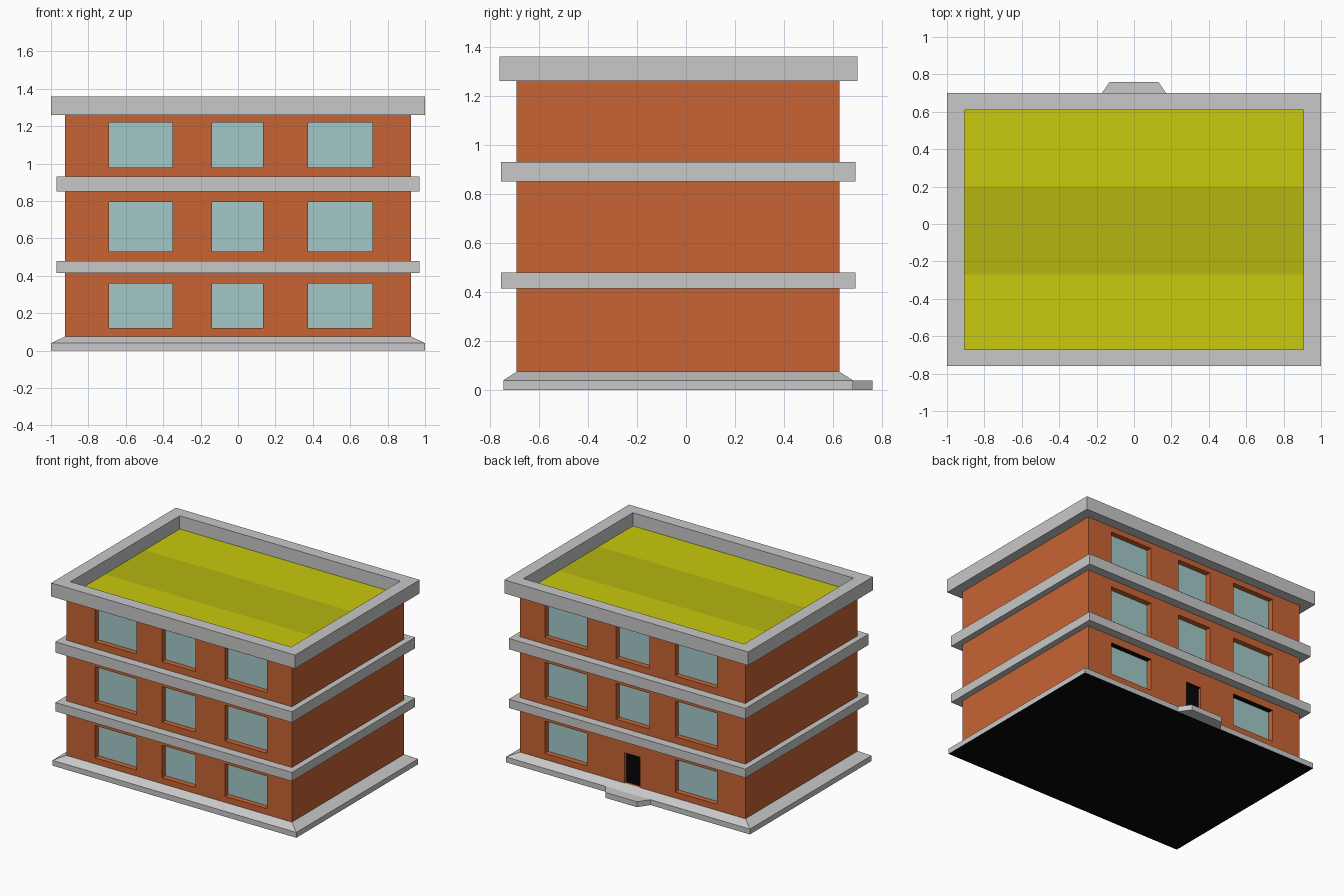
import bpy, bmesh
from mathutils import Vector

if "Cube" in bpy.data.objects:
    bpy.data.objects.remove(bpy.data.objects["Cube"])


def mat(name, rgb):
    m = bpy.data.materials.new(name)
    m.diffuse_color = (*rgb, 1)
    m.use_nodes = True
    m.node_tree.nodes["Principled BSDF"].inputs["Base Color"].default_value = m.diffuse_color
    return m


ORANGE = mat("orange_brick", (0.578, 0.127, 0.033))
GRAY = mat("pale_concrete", (0.578, 0.578, 0.578))
GLASS = mat("window_glass", (0.37, 0.584, 0.578))
YELLOW = mat("roof_yellow", (0.584, 0.584, 0.004))
DARK_YELLOW = mat("roof_dark_yellow", (0.462, 0.462, 0.005))
BLACK = mat("black", (0.002, 0.002, 0.002))


class Part:
    """Collects faces, each wound to look along a given direction."""

    def __init__(self, name, *mats):
        self.name, self.mats, self.bm = name, mats, bmesh.new()

    def face(self, pts, look, m=0):
        f = self.bm.faces.new([self.bm.verts.new(p) for p in pts])
        f.normal_update()
        if f.normal.dot(Vector(look)) < 0:
            f.normal_flip()
        f.material_index = m

    def done(self):
        bmesh.ops.remove_doubles(self.bm, verts=self.bm.verts, dist=1e-5)
        me = bpy.data.meshes.new(self.name)
        self.bm.to_mesh(me)
        self.bm.free()
        for m in self.mats:
            me.materials.append(m)
        bpy.context.collection.objects.link(bpy.data.objects.new(self.name, me))


def rect(hx, y0, y1, z):
    return [(-hx, y0, z), (hx, y0, z), (hx, y1, z), (-hx, y1, z)]


SIDES = [(0, -1, 0), (1, 0, 0), (0, 1, 0), (-1, 0, 0)]


def strip(part, a, b, look):
    """Join two four-point loops with quads; look is +1 outward, -1 inward, or a direction."""
    for i in range(4):
        j = (i + 1) % 4
        d = look if isinstance(look, tuple) else Vector(SIDES[i]) * look
        part.face([a[i], a[j], b[j], b[i]], d)


def ring(name, outer, inner, z0, z1, inside=False):
    p = Part(name, GRAY)
    o0, o1, i0, i1 = rect(*outer, z0), rect(*outer, z1), rect(*inner, z0), rect(*inner, z1)
    strip(p, o0, o1, 1)
    strip(p, o1, i1, (0, 0, 1))
    strip(p, o0, i0, (0, 0, -1))
    if inside:
        strip(p, i0, i1, -1)
    p.done()


HX, Y0, Y1, Z0, Z1 = 0.925, -0.69, 0.625, 0.075, 1.26
BODY = (HX, Y0, Y1)
BAYS = [(-0.69, -0.35), (-0.14, 0.135), (0.375, 0.72)]
FLOORS = [(0.12, 0.36), (0.53, 0.795), (0.98, 1.22)]
WINDOWS = [(*b, *f) for f in FLOORS for b in BAYS]
DOOR = (-0.06, 0.065, Z0, 0.30)


def wall(name, y, s, openings):
    """Wall facing s*y, with recessed panels in its openings."""
    p = Part(name, ORANGE, GLASS, BLACK)
    xs = sorted({-HX, HX} | {v for o in openings for v in o[:2]})
    zs = sorted({Z0, Z1} | {v for o in openings for v in o[2:]})
    for x0, x1 in zip(xs, xs[1:]):
        for z0, z1 in zip(zs, zs[1:]):
            cx, cz = (x0 + x1) / 2, (z0 + z1) / 2
            if not any(o[0] < cx < o[1] and o[2] < cz < o[3] for o in openings):
                p.face([(x0, y, z0), (x1, y, z0), (x1, y, z1), (x0, y, z1)], (0, s, 0))
    for o in openings:
        a, b, c, d = o
        yi = y - s * (0.02 if o == DOOR else 0.04)
        p.face([(a, yi, c), (b, yi, c), (b, yi, d), (a, yi, d)], (0, s, 0), 2 if o == DOOR else 1)
        for x, n in ((a, 1), (b, -1)):
            p.face([(x, y, c), (x, yi, c), (x, yi, d), (x, y, d)], (n, 0, 0))
        for z, n in ((c, 1), (d, -1)):
            dark = s > 0 and n < 0 and d < 0.4  # dark lintels on the rear ground floor
            p.face([(a, y, z), (b, y, z), (b, yi, z), (a, yi, z)], (0, 0, n), 2 if dark else 0)
    p.done()


# Walls
wall("front_wall", Y0, -1, WINDOWS)
wall("back_wall", Y1, 1, [w for i, w in enumerate(WINDOWS) if i != 1] + [DOOR])
for side, s in (("left", -1), ("right", 1)):
    p = Part(side + "_wall", ORANGE)
    x = s * HX
    p.face([(x, Y0, Z0), (x, Y1, Z0), (x, Y1, Z1), (x, Y0, Z1)], (s, 0, 0))
    p.done()

# Plinth with sloped skirt and black underside
p = Part("plinth", GRAY, BLACK)
base = (1.0, -0.745, 0.68)
strip(p, rect(*base, 0), rect(*base, 0.04), 1)
strip(p, rect(*base, 0.04), rect(*BODY, Z0), (0, 0, 1))
p.face(rect(*base, 0), (0, 0, -1), 1)
p.done()

# Door step
p = Part("door_step", GRAY)
plan = [(-0.185, 0.68), (0.185, 0.68), (0.13, 0.76), (-0.13, 0.76)]
low, high = [[(x, y, z) for x, y in plan] for z in (0, 0.04)]
p.face(high, (0, 0, 1))
p.face(low, (0, 0, -1))
for i, d in ((1, (1, 0, 0)), (2, (0, 1, 0)), (3, (-1, 0, 0))):
    j = (i + 1) % 4
    p.face([low[i], low[j], high[j], high[i]], d)
p.done()

# Floor bands and parapet
ring("lower_band", (0.97, -0.755, 0.69), BODY, 0.415, 0.48)
ring("upper_band", (0.97, -0.755, 0.69), BODY, 0.85, 0.93)
ring("parapet", (1.0, -0.76, 0.70), (0.905, -0.67, 0.61), 1.26, 1.36, True)

# Striped roof deck
p = Part("roof_deck", YELLOW, DARK_YELLOW)
for a, b, m in ((-0.67, -0.27, 0), (-0.27, 0.2, 1), (0.2, 0.61, 0)):
    p.face(rect(0.905, a, b, 1.262), (0, 0, 1), m)
p.done()
